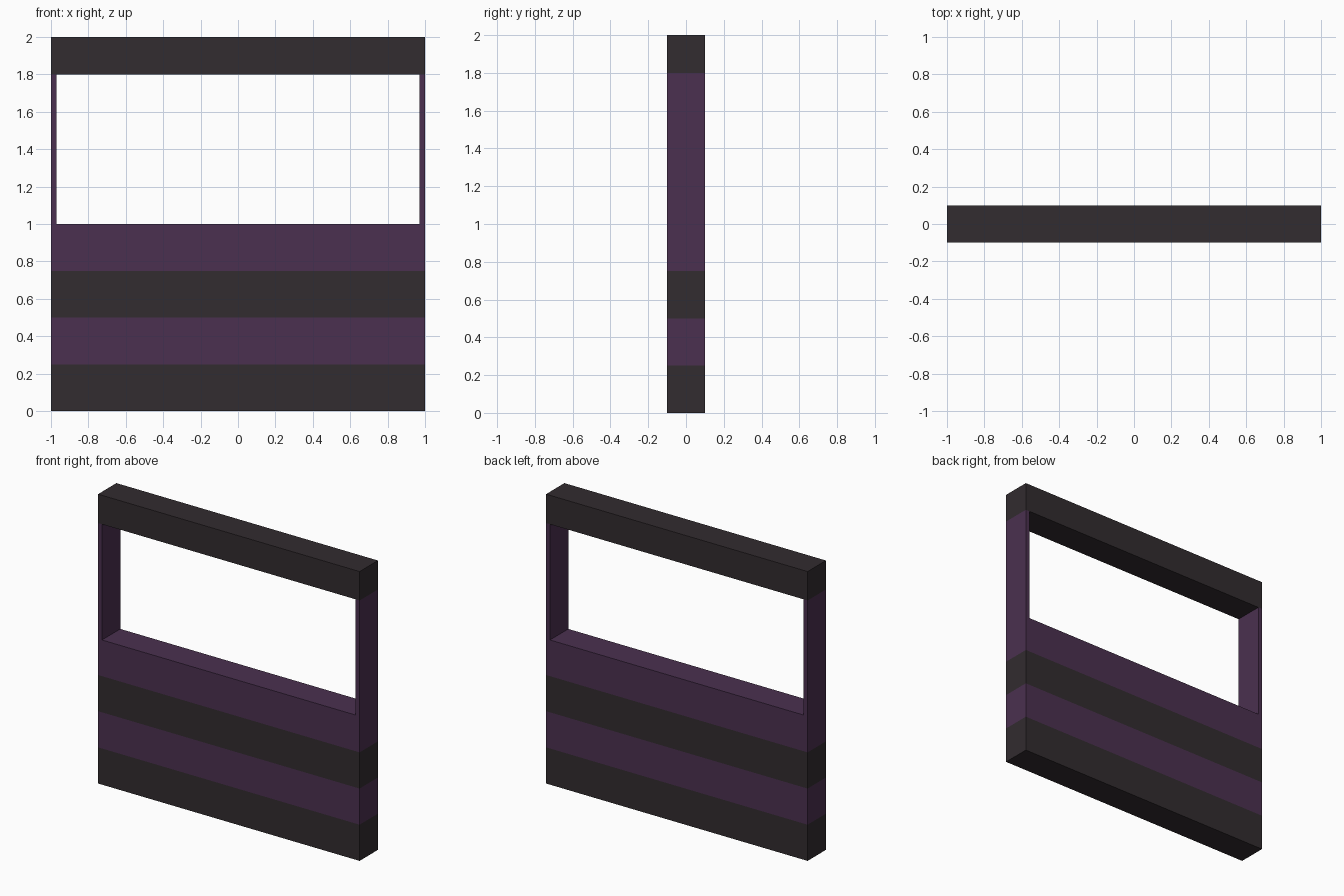
import bpy, bmesh
from mathutils import Matrix, Vector

if "Cube" in bpy.data.objects:
    bpy.data.objects.remove(bpy.data.objects["Cube"])


def material(name, color):
    mat = bpy.data.materials.new(name)
    mat.diffuse_color = (*color, 1)
    mat.use_nodes = True
    mat.node_tree.nodes["Principled BSDF"].inputs["Base Color"].default_value = mat.diffuse_color
    return mat


# Solid wall slab
bm = bmesh.new()
bmesh.ops.create_cube(bm, size=1, matrix=Matrix.Translation((0, 0, 1)) @ Matrix.Diagonal((2, 0.2, 2, 1)))


def cut(point, normal):
    bmesh.ops.bisect_plane(bm, geom=bm.verts[:] + bm.edges[:] + bm.faces[:],
                           plane_co=Vector(point), plane_no=Vector(normal))


# Stripe boundaries, window sill and lintel, side posts
for z in (0.25, 0.5, 0.75, 1.0, 1.8):
    cut((0, 0, z), (0, 0, 1))
for x in (-0.97, 0.97):
    cut((x, 0, 0), (1, 0, 0))

# Window opening through the slab
opening = []
for f in bm.faces:
    c = f.calc_center_median()
    if abs(f.normal.y) > 0.9 and abs(c.x) < 0.9 and 1.0 < c.z < 1.8:
        opening.append(f)
rims = list({e for f in opening for e in f.edges})
bmesh.ops.delete(bm, geom=opening, context='FACES_ONLY')
bmesh.ops.bridge_loops(bm, edges=rims)
bmesh.ops.recalc_face_normals(bm, faces=bm.faces[:])

# Alternating stripes: dark base, middle band and lintel, purple elsewhere
for f in bm.faces:
    z = f.calc_center_median().z
    dark = z < 0.25 or 0.5 < z < 0.75 or z > 1.79
    f.material_index = 1 if dark else 0

mesh = bpy.data.meshes.new("window_wall")
bm.to_mesh(mesh)
bm.free()
mesh.materials.append(material("purple", (0.070, 0.030, 0.080)))
mesh.materials.append(material("charcoal", (0.032, 0.025, 0.029)))
wall = bpy.data.objects.new("window_wall", mesh)
bpy.context.collection.objects.link(wall)
